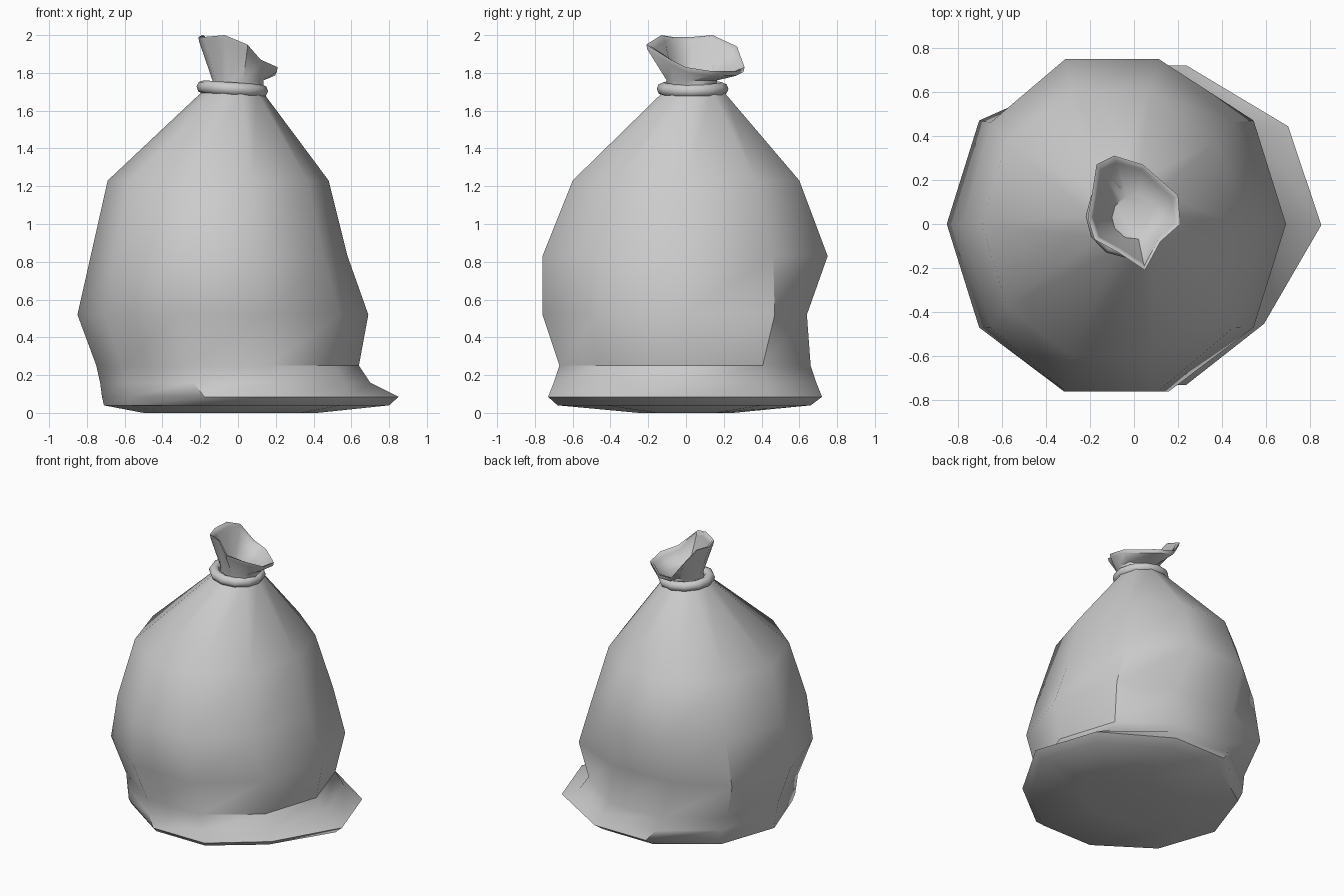
import bpy, bmesh, math
from mathutils import Vector

if "Cube" in bpy.data.objects:
    bpy.data.objects.remove(bpy.data.objects["Cube"], do_unlink=True)

SIDES = 10
cloth = bpy.data.materials.new("grey cloth")
cloth.use_nodes = True
grey = (0.6, 0.6, 0.6, 1)
cloth.diffuse_color = grey
cloth.node_tree.nodes["Principled BSDF"].inputs["Base Color"].default_value = grey


def ring(z, left, right, front, back):
    """Ten-sided loop that fills the given extents; z may tilt from -x to +x."""
    pts = []
    for i in range(SIDES):
        a = math.tau * i / SIDES
        x = (left + right) / 2 + (right - left) / 2 * math.cos(a)
        y = (front + back) / 2 + (back - front) / 2 * math.sin(a) / math.sin(math.radians(72))
        pts.append(Vector((x, y, z)))
    return pts


def loft(name, loops, cap_start=False, cap_end=False, angle=40):
    bm = bmesh.new()
    rows = [[bm.verts.new(p) for p in loop] for loop in loops]
    for a, b in zip(rows, rows[1:]):
        for i in range(len(a)):
            j = (i + 1) % len(a)
            bm.faces.new((a[i], a[j], b[j], b[i]))
    if cap_start:
        bm.faces.new(rows[0][::-1])
    if cap_end:
        bm.faces.new(rows[-1])
    mesh = bpy.data.meshes.new(name)
    bm.to_mesh(mesh)
    bm.free()
    mesh.materials.append(cloth)
    ob = bpy.data.objects.new(name, mesh)
    bpy.context.collection.objects.link(ob)
    bpy.ops.object.select_all(action="DESELECT")
    ob.select_set(True)
    bpy.context.view_layer.objects.active = ob
    bpy.ops.object.shade_smooth_by_angle(angle=math.radians(angle))
    return ob


# Sack body: z, left, right, front, back extents of each loop
body = [ring(*r) for r in (
    (0.0, -0.50, 0.42, -0.25, 0.25),
    (0.04, -0.71, 0.80, -0.68, 0.66),
    (0.085, -0.72, 0.85, -0.73, 0.72),
    (0.16, -0.73, 0.70, -0.70, 0.69),
    (0.25, -0.75, 0.64, -0.67, 0.66),
    (0.52, -0.85, 0.69, -0.76, 0.76),
    (0.83, -0.78, 0.58, -0.76, 0.75),
    (1.23, -0.69, 0.48, -0.60, 0.60),
    (1.70, -0.19, 0.13, -0.12, 0.20),
)]
# Dent in the lower back, and the slumped fold pulled in at the front corner
for i in (2, 3):
    body[5][i].y = 0.64
for row in (1, 2):
    body[row][9].x -= 0.11
    for i in (2, 8):
        body[row][i].x -= 0.07
loft("sack_body", body, cap_start=True, cap_end=True)

# Gathered mouth above the tie: uneven flared rim with a thin lip and an inside
rim = [Vector(p) for p in (
    (0.21, 0.0, 1.83), (0.20, 0.13, 1.81), (0.04, 0.27, 1.81), (-0.09, 0.31, 1.83),
    (-0.17, 0.27, 1.94), (-0.19, 0.14, 2.0), (-0.21, 0.03, 1.99), (-0.18, -0.07, 1.99),
    (-0.07, -0.13, 2.0), (0.05, -0.21, 1.95), (0.12, -0.08, 1.87))]
center = Vector((0.0, 0.03, 1.75))


def toward(t, z):
    """Rim outline shrunk to a round neck loop at height z."""
    pts = []
    for p in rim:
        d = Vector((p.x - center.x, p.y - center.y, 0)).normalized()
        pts.append(Vector((center.x, center.y, z)) + d * t)
    return pts


def lip(drop, inset):
    return [p + Vector((center.x - p.x, center.y - p.y, 0)) * inset - Vector((0, 0, drop))
            for p in rim]


loft("sack_mouth", [toward(0.14, 1.68), toward(0.135, 1.76), lip(0.025, 0.02), rim,
                    lip(0.005, 0.08), lip(0.03, 0.12), toward(0.10, 1.76)],
     cap_end=True, angle=60)

# Cord tied round the neck
bpy.ops.mesh.primitive_torus_add(
    major_segments=12, minor_segments=8, major_radius=0.155, minor_radius=0.035,
    location=(-0.03, 0.035, 1.715), rotation=(0, math.radians(4), 0))
cord = bpy.context.object
cord.name = "neck_cord"
cord.data.materials.append(cloth)
bpy.ops.object.shade_smooth()
